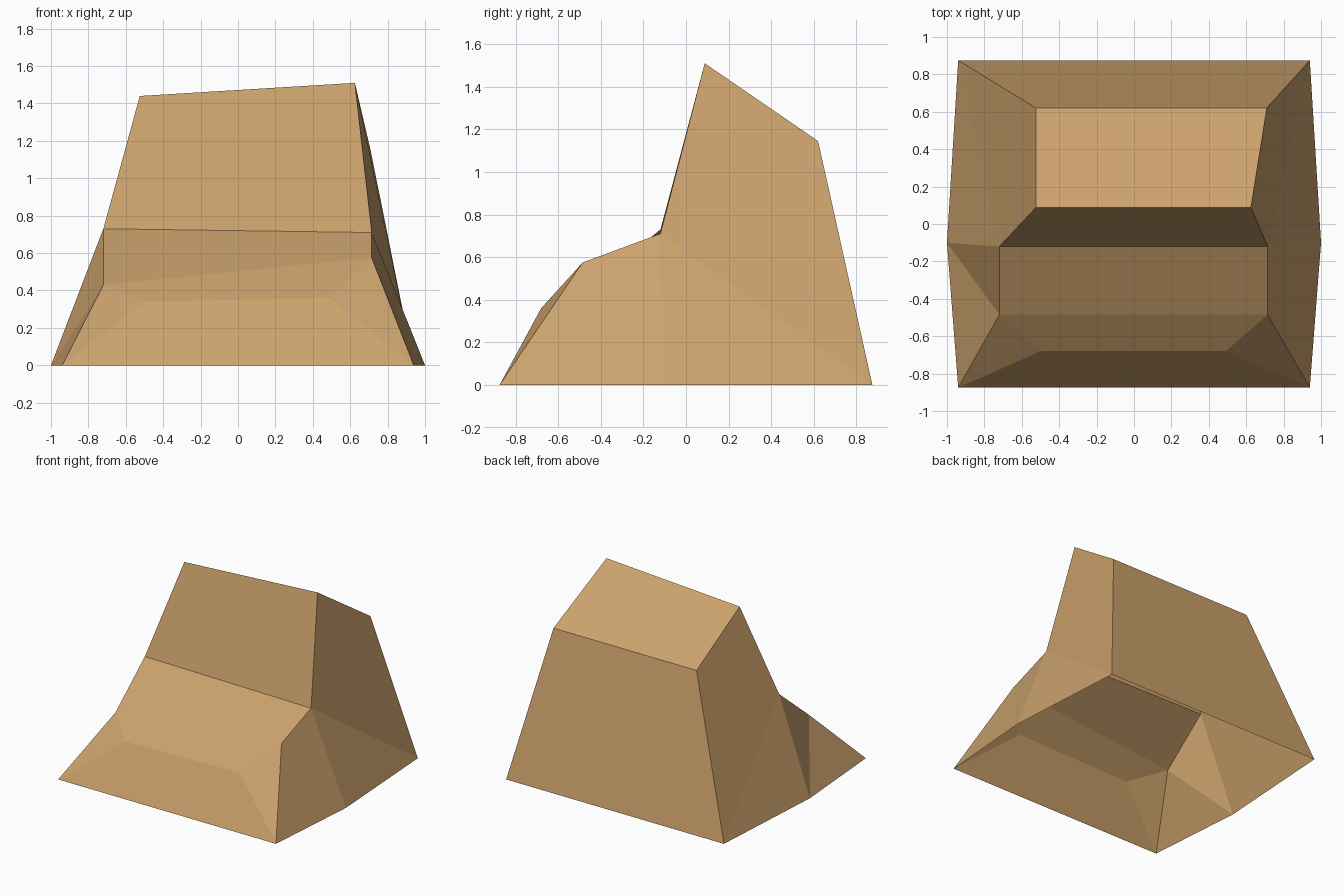
import bpy

if "Cube" in bpy.data.objects:
    bpy.data.objects.remove(bpy.data.objects["Cube"])

# Tan material
tan = bpy.data.materials.new("tan")
tan.diffuse_color = (0.60, 0.36, 0.15, 1)
tan.use_nodes = True
tan.node_tree.nodes["Principled BSDF"].inputs["Base Color"].default_value = tan.diffuse_color

# Cross rows of the shell: (left x, left z, right x, right z, y), front to back
ROWS = [
    (-0.94, 0.00, 0.94, 0.00, -0.875),    # 0 front foot
    (-0.50, 0.34, 0.49, 0.36, -0.68),     # 1 front panel top
    (-0.72, 0.43, 0.715, 0.575, -0.485),  # 2 ledge front
    (-0.72, 0.73, 0.715, 0.71, -0.12),    # 3 ledge back
    (-0.525, 1.44, 0.625, 1.51, 0.088),   # 4 top front
    (-0.525, 1.145, 0.71, 1.145, 0.62),   # 5 top back
    (-0.94, 0.00, 0.94, 0.00, 0.875),     # 6 back foot
    (-1.00, 0.00, 1.00, 0.00, -0.10),     # 7 side foot
]
verts = []
for lx, lz, rx, rz, y in ROWS:
    verts += [(lx, y, lz), (rx, y, rz)]


def face(rows, side):
    """Face on one side wall; side 0 is left, 1 is right."""
    ids = [2 * r + side for r in rows]
    return ids if side else ids[::-1]


# Strips running across the shell, open underneath
faces = [[2 * i, 2 * i + 1, 2 * i + 3, 2 * i + 2] for i in range(6)]

# Matching side walls
for side in (0, 1):
    for rows in ((0, 2, 1), (0, 7, 2), (7, 3, 2), (7, 6, 3), (6, 5, 4, 3)):
        faces.append(face(rows, side))

mesh = bpy.data.meshes.new("stepped_shell")
mesh.from_pydata(verts, [], faces)
mesh.materials.append(tan)
mesh.update()
shell = bpy.data.objects.new("stepped_shell", mesh)
bpy.context.collection.objects.link(shell)
